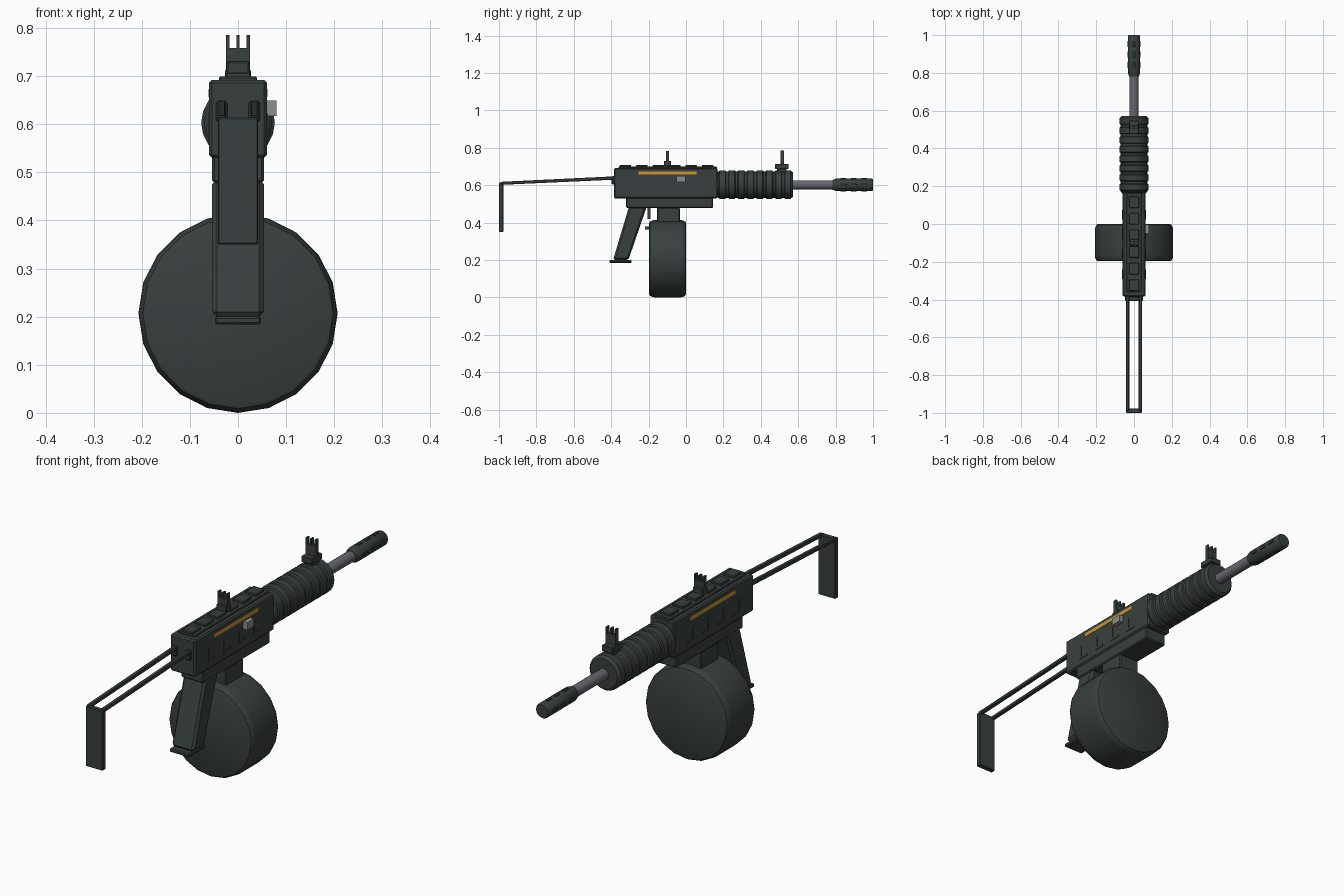
import bpy, bmesh, math
from mathutils import Vector

if "Cube" in bpy.data.objects:
    bpy.data.objects.remove(bpy.data.objects["Cube"])


def material(name, rgb):
    m = bpy.data.materials.new(name)
    m.diffuse_color = (*rgb, 1)
    m.use_nodes = True
    m.node_tree.nodes["Principled BSDF"].inputs["Base Color"].default_value = m.diffuse_color
    return m


DARK = material("dark_gunmetal", (0.040, 0.051, 0.049))
STEEL = material("steel_grey", (0.135, 0.135, 0.160))
SILVER = material("light_silver", (0.27, 0.27, 0.27))
GOLD = material("gold", (0.58, 0.31, 0.035))


def finish(bm, name, mat, bevel=0.0):
    bmesh.ops.recalc_face_normals(bm, faces=bm.faces)
    mesh = bpy.data.meshes.new(name)
    bm.to_mesh(mesh)
    bm.free()
    mesh.materials.append(mat)
    ob = bpy.data.objects.new(name, mesh)
    bpy.context.collection.objects.link(ob)
    if bevel:
        mod = ob.modifiers.new("edge_bevel", "BEVEL")
        mod.width = bevel
        mod.segments = 1
    return ob


def box(name, x, y, z, mat=DARK, bevel=0.0):
    """Box from (min, max) ranges on each axis."""
    bm = bmesh.new()
    bmesh.ops.create_cube(bm, size=1)
    for v in bm.verts:
        v.co = Vector([r[0] if c < 0 else r[1] for c, r in zip(v.co, (x, y, z))])
    return finish(bm, name, mat, bevel)


def prism(name, outline, half_width, mat=DARK, bevel=0.0, x=0.0):
    """Side outline of (y, z) points widened along x."""
    bm = bmesh.new()
    face = bm.faces.new([bm.verts.new((x - half_width, y, z)) for y, z in outline])
    ext = bmesh.ops.extrude_face_region(bm, geom=[face])
    for v in ext["geom"]:
        if isinstance(v, bmesh.types.BMVert):
            v.co.x = x + half_width
    return finish(bm, name, mat, bevel)


def lathe(name, profile, zc, n, mat=DARK):
    """Closed turned part along y from (y, radius) points."""
    bm = bmesh.new()
    rings = [[bm.verts.new((r * math.cos(a), y, zc + r * math.sin(a)))
              for a in (2 * math.pi * i / n for i in range(n))] for y, r in profile]
    for a, b in zip(rings, rings[1:]):
        for i in range(n):
            j = (i + 1) % n
            bm.faces.new((a[i], a[j], b[j], b[i]))
    bm.faces.new(rings[0])
    bm.faces.new(rings[-1])
    ob = finish(bm, name, mat)
    bpy.ops.object.select_all(action="DESELECT")
    ob.select_set(True)
    bpy.context.view_layer.objects.active = ob
    bpy.ops.object.shade_smooth_by_angle(angle=math.radians(35))
    return ob


# Receiver, lower housing and magazine well
box("receiver", (-0.06, 0.06), (-0.385, 0.168), (0.53, 0.692), bevel=0.006)
box("lower_housing", (-0.054, 0.054), (-0.32, 0.145), (0.478, 0.535), bevel=0.005)
box("magazine_neck", (-0.05, 0.05), (-0.155, -0.033), (0.38, 0.48), bevel=0.004)
box("magazine_catch", (-0.015, 0.015), (-0.22, -0.19), (0.364, 0.38))
box("trigger", (-0.008, 0.008), (-0.205, -0.19), (0.42, 0.48))

# Top rail with raised ribs
box("top_rail", (-0.04, 0.04), (-0.36, 0.165), (0.685, 0.699), bevel=0.003)
for i in range(6):
    y = -0.355 + i * 0.088
    box(f"rail_rib_{i}", (-0.026, 0.026), (y, y + 0.062), (0.695, 0.708), bevel=0.003)

# Side stripes, side grooves and charging handle
for s, side in ((-1, "left"), (1, "right")):
    box(f"stripe_{side}", sorted((s * 0.058, s * 0.0615)), (-0.255, 0.055),
        (0.656, 0.673), GOLD)
    for i in range(4):
        y = -0.29 + i * 0.105
        box(f"side_step_{side}_{i}", sorted((s * 0.058, s * 0.0625)), (y, y + 0.012),
            (0.56, 0.622))
        box(f"side_foot_{side}_{i}", sorted((s * 0.058, s * 0.0625)), (y, y + 0.05),
            (0.56, 0.57))
box("charging_handle", (0.055, 0.08), (-0.05, -0.002), (0.617, 0.649), SILVER)

# Ribbed handguard
guard = [(0.16, 0.06), (0.172, 0.071)]
for i in range(8):
    y = 0.176 + i * 0.05
    guard += [(y, 0.071), (y + 0.004, 0.0765), (y + 0.034, 0.0765), (y + 0.038, 0.071)]
guard += [(0.572, 0.066)]
lathe("handguard", guard, 0.603, 20)

# Barrel and muzzle device with raised lugs
lathe("barrel", [(0.55, 0.024), (0.81, 0.024)], 0.602, 16, STEEL)
lathe("muzzle", [(0.782, 0.026), (0.802, 0.033), (0.994, 0.033), (1.0, 0.029)], 0.602, 16)
for i in range(3):
    y = 0.825 + i * 0.056
    box(f"muzzle_lug_side_{i}", (-0.0355, 0.0355), (y, y + 0.032), (0.595, 0.609), bevel=0.002)
    box(f"muzzle_lug_top_{i}", (-0.007, 0.007), (y, y + 0.032), (0.5665, 0.6375), bevel=0.002)

# Drum magazine
lathe("drum", [(-0.197, 0.190), (-0.193, 0.198), (-0.18, 0.205), (-0.165, 0.207),
               (-0.032, 0.207), (-0.017, 0.205), (-0.004, 0.198), (0.0, 0.190)], 0.207, 20)

# Raked grip with base plate
prism("grip", [(-0.305, 0.485), (-0.21, 0.485), (-0.308, 0.20), (-0.39, 0.20)], 0.054,
      bevel=0.01)
box("grip_base", (-0.048, 0.048), (-0.408, -0.292), (0.184, 0.2), bevel=0.004)

# Folding wire stock
for s, side in ((-1, "left"), (1, "right")):
    prism(f"stock_rod_{side}", [(-0.99, 0.602), (-0.37, 0.630), (-0.37, 0.648), (-0.99, 0.618)],
          0.009, x=s * 0.034, bevel=0.003)
    box(f"stock_socket_{side}", sorted((s * 0.022, s * 0.046)), (-0.398, -0.38),
        (0.605, 0.648), bevel=0.004)
box("stock_plate", (-0.042, 0.042), (-1.0, -0.977), (0.35, 0.614), bevel=0.003)

# Rear sight
box("rear_sight_base", (-0.024, 0.024), (-0.118, -0.08), (0.70, 0.73), bevel=0.003)
# Front sight
box("front_sight_foot", (-0.02, 0.02), (0.487, 0.537), (0.66, 0.69))
box("front_sight_base", (-0.027, 0.027), (0.477, 0.548), (0.687, 0.714), bevel=0.003)
# Sight posts
for name, y, z0, top in (("rear", (-0.108, -0.09), 0.72, 0.783), ("front", (0.505, 0.523), 0.71, 0.785)):
    for i, x in enumerate((-0.021, 0, 0.021)):
        box(f"{name}_sight_post_{i}", (x - 0.0035, x + 0.0035), y, (z0, top))
    box(f"{name}_sight_bridge", (-0.022, 0.022), y, (z0, 0.758))
